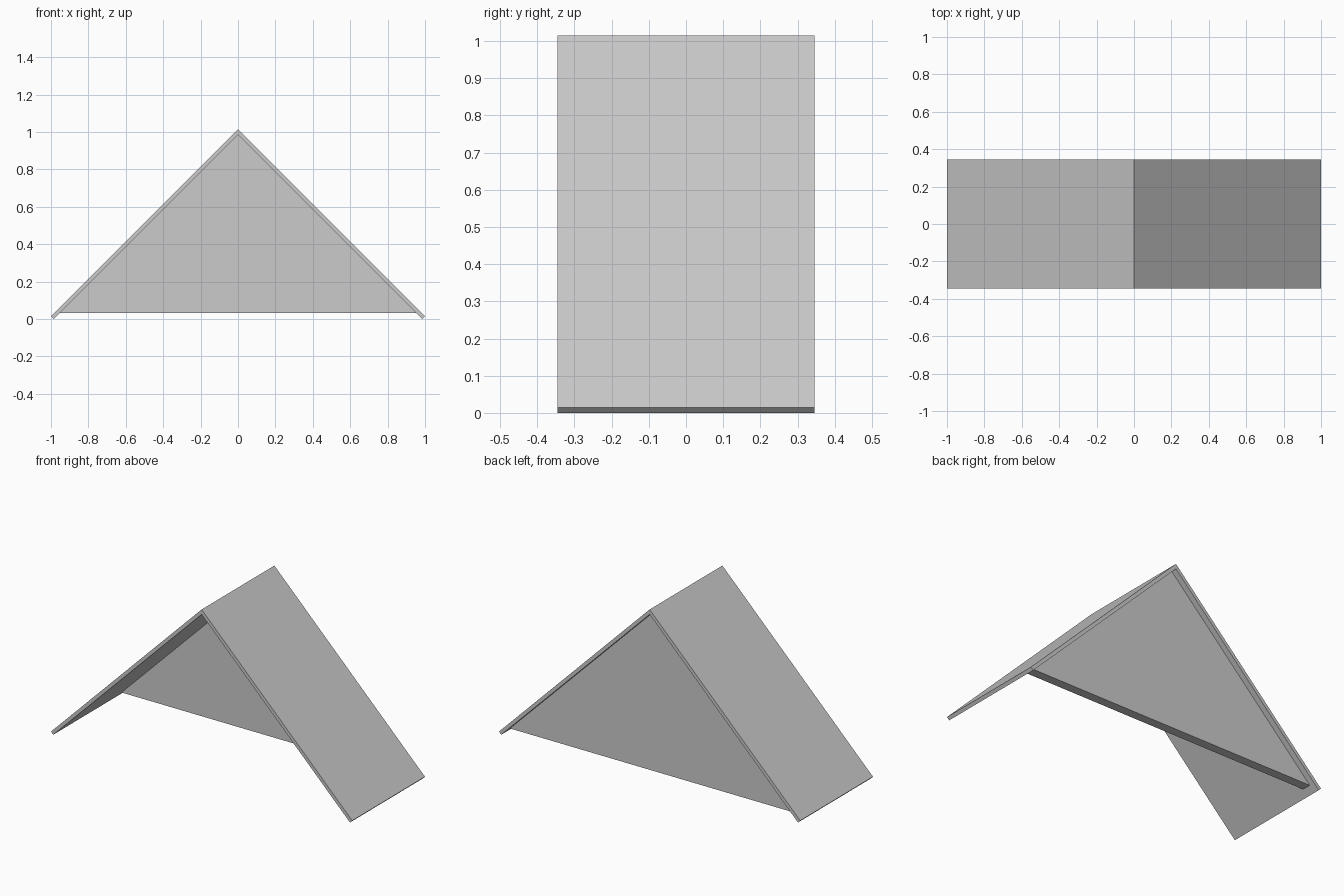
import bpy

cube = bpy.data.objects.get("Cube")
if cube:
    bpy.data.objects.remove(cube, do_unlink=True)

# Main dimensions
HALF_DEPTH = 0.345
RIDGE = 1.015      # outer ridge height
LIP = 0.015        # half of the slab's vertical thickness
WALL_BASE = 0.033
WALL_FRONT, WALL_BACK = 0.255, 0.31

grey = bpy.data.materials.new("plain_grey")
grey.use_nodes = True
colour = (0.6, 0.6, 0.6, 1)
grey.diffuse_color = colour
grey.node_tree.nodes["Principled BSDF"].inputs["Base Color"].default_value = colour


def extrude_profile(name, profile, y0, y1):
    """Make a prism from an x-z outline running from y0 to y1."""
    n = len(profile)
    verts = [(x, y, z) for y in (y0, y1) for x, z in profile]
    faces = [tuple(range(n)), tuple(reversed(range(n, 2 * n)))]
    faces += [(i, i + n, (i + 1) % n + n, (i + 1) % n) for i in range(n)]
    mesh = bpy.data.meshes.new(name)
    mesh.from_pydata(verts, [], faces)
    mesh.materials.append(grey)
    obj = bpy.data.objects.new(name, mesh)
    bpy.context.collection.objects.link(obj)
    return obj


# Sloping roof slabs, mitred at the ridge
inner = RIDGE - 2 * LIP
for name, side in (("left_roof_slab", 1), ("right_roof_slab", -1)):
    outline = [(0, inner), (side * (1 - LIP), 0), (side, LIP), (0, RIDGE)]
    if side < 0:
        outline.reverse()
    extrude_profile(name, outline, -HALF_DEPTH, HALF_DEPTH)

# Triangular gable wall set just inside the back edge
half_width = inner - WALL_BASE
extrude_profile("gable_wall",
                [(-half_width, WALL_BASE), (half_width, WALL_BASE), (0, inner)],
                WALL_FRONT, WALL_BACK)
